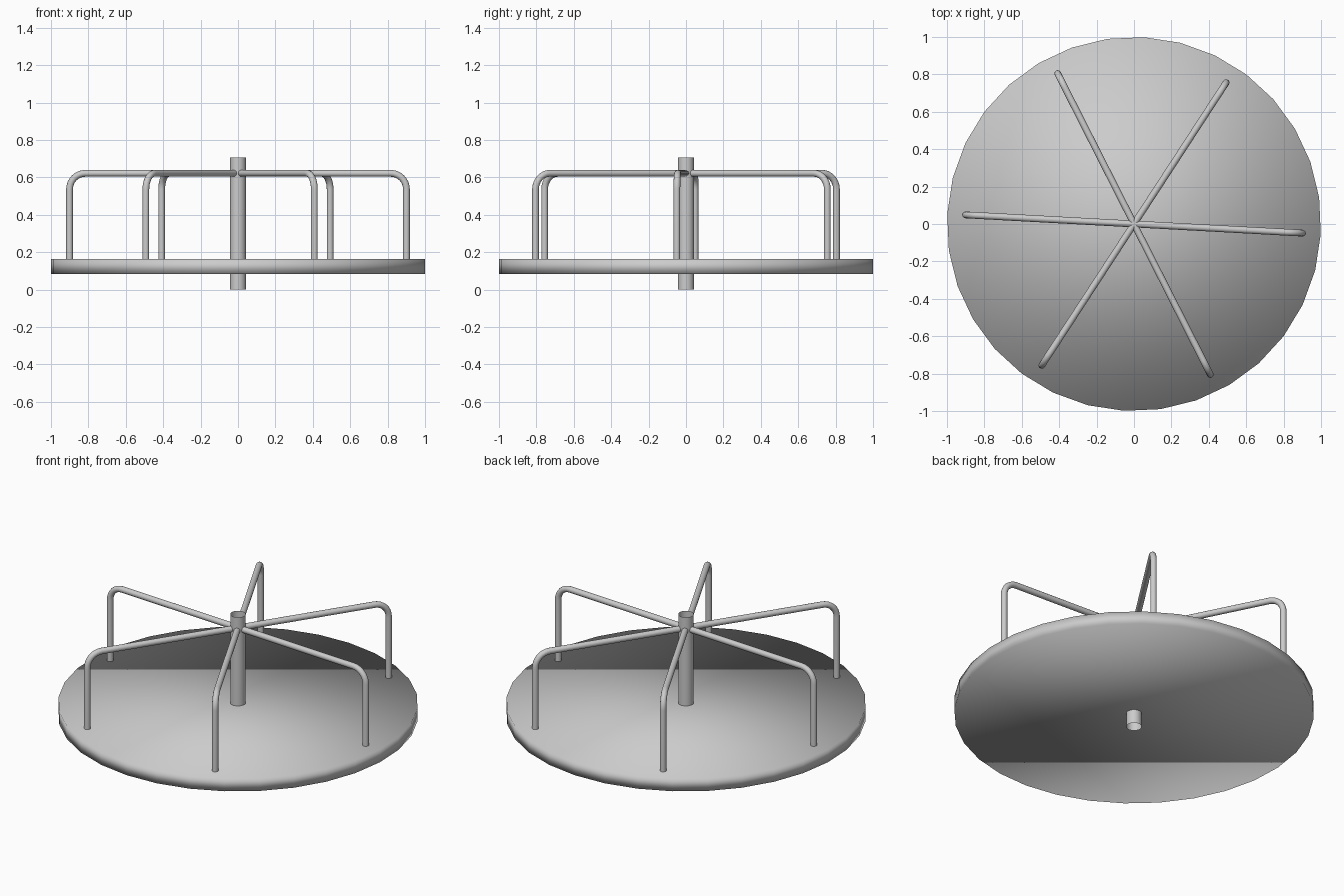
import bpy
import math

if "Cube" in bpy.data.objects:
    bpy.data.objects.remove(bpy.data.objects["Cube"])

SPIN = math.radians(-3.1)  # whole ride is turned slightly
BARS = 6


def cylinder(name, radius, z0, z1, caps, sides=32):
    bpy.ops.mesh.primitive_cylinder_add(
        vertices=sides, radius=radius, depth=z1 - z0, end_fill_type=caps,
        location=(0, 0, (z0 + z1) / 2), rotation=(0, 0, SPIN))
    obj = bpy.context.object
    obj.name = name
    bpy.ops.object.shade_smooth()
    return obj


# Round platform, softly shaded over its rim
cylinder("platform", 1.0, 0.085, 0.163, 'NGON')

# Open centre tube
cylinder("centre_post", 0.043, 0.0, 0.706, 'NOTHING')


# Bent tube handrails: out from the post, round the bend, down to the platform
def handrail(name, angle, reach=0.902, top=0.622, foot=0.14, bend=0.085, tube=0.018):
    path = [(0.0, top)]
    for i in range(9):
        a = math.pi / 2 * (1 - i / 8)
        path.append((reach - bend + bend * math.cos(a), top - bend + bend * math.sin(a)))
    path.append((reach, foot))

    curve = bpy.data.curves.new(name, 'CURVE')
    curve.dimensions = '3D'
    curve.bevel_depth = tube
    curve.bevel_resolution = 4
    curve.use_fill_caps = True
    spline = curve.splines.new('POLY')
    spline.points.add(len(path) - 1)
    for point, (r, z) in zip(spline.points, path):
        point.co = (r, 0, z, 1)
    spline.use_smooth = True

    obj = bpy.data.objects.new(name, curve)
    obj.rotation_euler.z = angle
    bpy.context.collection.objects.link(obj)
    bpy.ops.object.select_all(action='DESELECT')
    obj.select_set(True)
    bpy.context.view_layer.objects.active = obj
    bpy.ops.object.convert(target='MESH')
    bpy.ops.object.shade_smooth_by_angle(angle=math.radians(40))


for k in range(BARS):
    handrail(f"handrail_{k + 1}", SPIN + k * math.tau / BARS)
